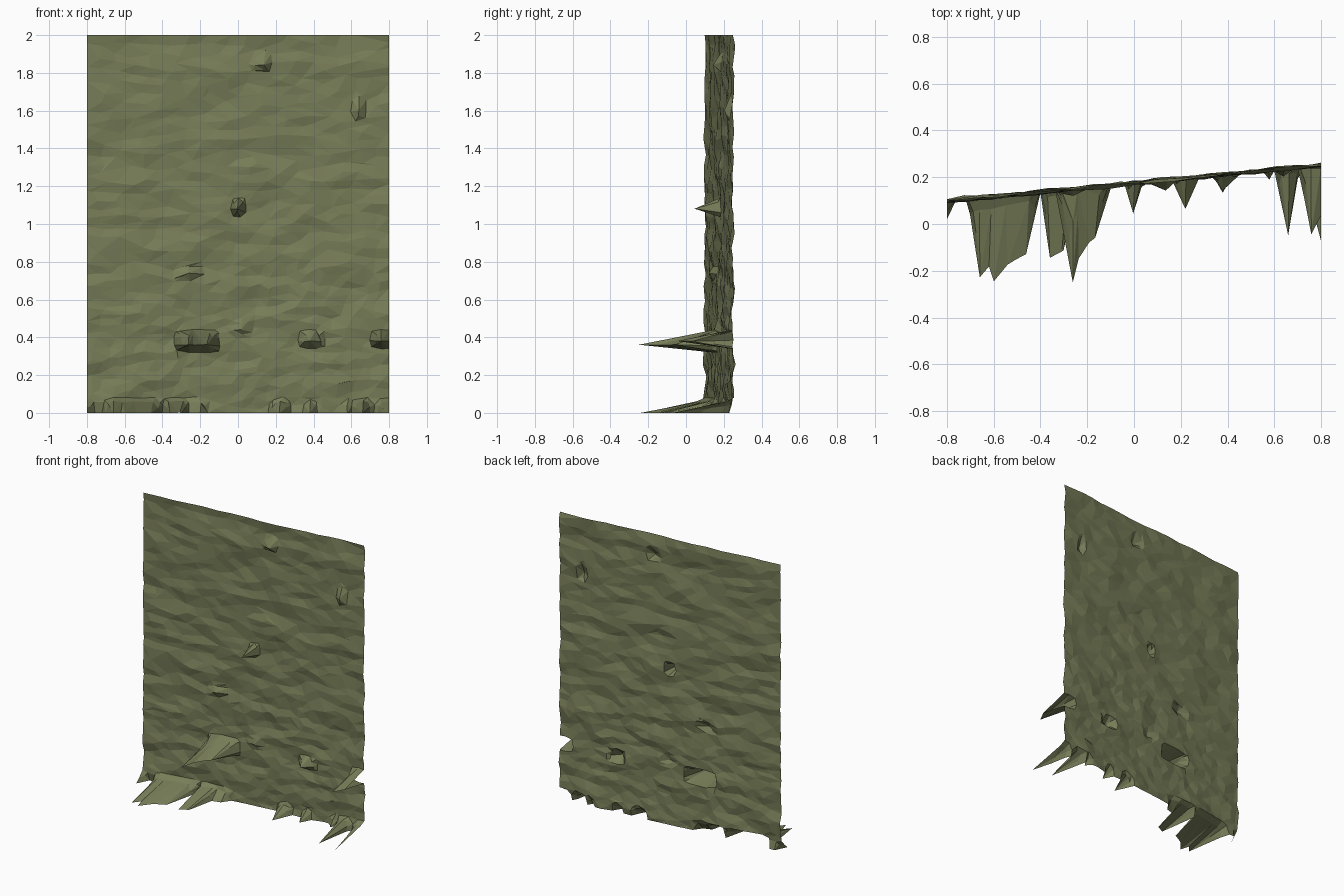
import bpy, bmesh, random
from mathutils import Vector, noise

if "Cube" in bpy.data.objects:
    bpy.data.objects.remove(bpy.data.objects["Cube"])

random.seed(4)
NX, NZ = 80, 100          # 0.02 grid before simplification
STEP = 0.02

# spike groups: height of ridge, reach above, reach below, profile of (x, tip y)
# (None = on the wall)
SPIKES = [
    # ragged foot of the wall
    (0.0, 0.07, 0.07, [(-0.80, 0.02), (-0.76, None), (-0.71, None), (-0.66, -0.22),
                       (-0.62, -0.17), (-0.60, -0.235), (-0.54, -0.17), (-0.46, -0.13),
                       (-0.40, None), (-0.36, -0.15), (-0.30, -0.12), (-0.26, 0.08),
                       (-0.20, 0.10), (-0.16, None), (0.16, None), (0.22, 0.06),
                       (0.28, None), (0.34, None), (0.38, 0.14), (0.42, None),
                       (0.55, None), (0.58, 0.19), (0.60, None), (0.66, -0.05),
                       (0.70, 0.20), (0.73, None), (0.76, 0.08), (0.80, -0.07)]),
    # outcrops at knee height
    (0.36, 0.08, 0.04, [(-0.33, None), (-0.30, -0.05), (-0.26, -0.27), (-0.24, -0.16),
                        (-0.20, -0.08), (-0.16, -0.05), (-0.10, None)]),
    (0.38, 0.06, 0.04, [(0.32, None), (0.38, 0.13), (0.46, None)]),
    (0.38, 0.06, 0.04, [(0.70, None), (0.76, -0.06), (0.80, 0.04)]),
    # single knob in the middle
    (1.08, 0.05, 0.04, [(-0.04, None), (0.0, 0.03), (0.04, None)]),
    # small chips
    (0.44, 0.06, 0.03, [(-0.06, None), (0.02, 0.145), (0.08, None)]),
    (0.74, 0.05, 0.04, [(-0.34, None), (-0.26, 0.115), (-0.18, None)]),
    (1.84, 0.08, 0.03, [(0.06, None), (0.14, 0.15), (0.18, None)]),
    (1.60, 0.10, 0.06, [(0.60, None), (0.64, 0.20), (0.68, None)]),
]


def wall_y(x):
    return 0.175 + 0.095 * x


def depth(profile, x):
    """Distance the ridge stands out of the wall at x."""
    for (xa, ya), (xb, yb) in zip(profile, profile[1:]):
        if xa <= x <= xb:
            a = 0 if ya is None else wall_y(xa) - ya
            b = 0 if yb is None else wall_y(xb) - yb
            return a + (b - a) * (x - xa) / (xb - xa)
    return 0


def surface_y(x, z):
    # horizontal rippling, finer near the foot
    rough = 0.015 * noise.noise(Vector((x * 4, 3.1, z * 8.5)))
    rough += 0.008 * noise.noise(Vector((x * 9, 7.7, z * 17)))
    if z < 0.8:
        rough += 0.005 * noise.noise(Vector((x * 17, 1.3, z * 24)))
    out = 0
    for z0, up, down, profile in SPIKES:
        t = 1 - (z - z0) / up if z >= z0 else 1 - (z0 - z) / down
        if t > 0:
            out = max(out, t * depth(profile, x))
    return wall_y(x) + rough - out


# rough sheet
bm = bmesh.new()
rows = []
for j in range(NZ + 1):
    row = []
    for i in range(NX + 1):
        x = round(-0.8 + i * STEP, 4)
        z = round(j * STEP, 4)
        row.append(bm.verts.new((x, surface_y(x, z), z)))
    rows.append(row)
for j in range(NZ):
    for i in range(NX):
        bm.faces.new((rows[j][i], rows[j][i + 1], rows[j + 1][i + 1], rows[j + 1][i]))
mesh = bpy.data.meshes.new("rock_wall")
bm.to_mesh(mesh)
bm.free()
wall = bpy.data.objects.new("rock_wall", mesh)
bpy.context.collection.objects.link(wall)

# simplify to irregular flat facets
dec = wall.modifiers.new("facets", 'DECIMATE')
dec.ratio = 0.11

olive = bpy.data.materials.new("olive rock")
olive.diffuse_color = (0.19, 0.21, 0.1, 1)
olive.use_nodes = True
olive.node_tree.nodes["Principled BSDF"].inputs["Base Color"].default_value = olive.diffuse_color
mesh.materials.append(olive)
